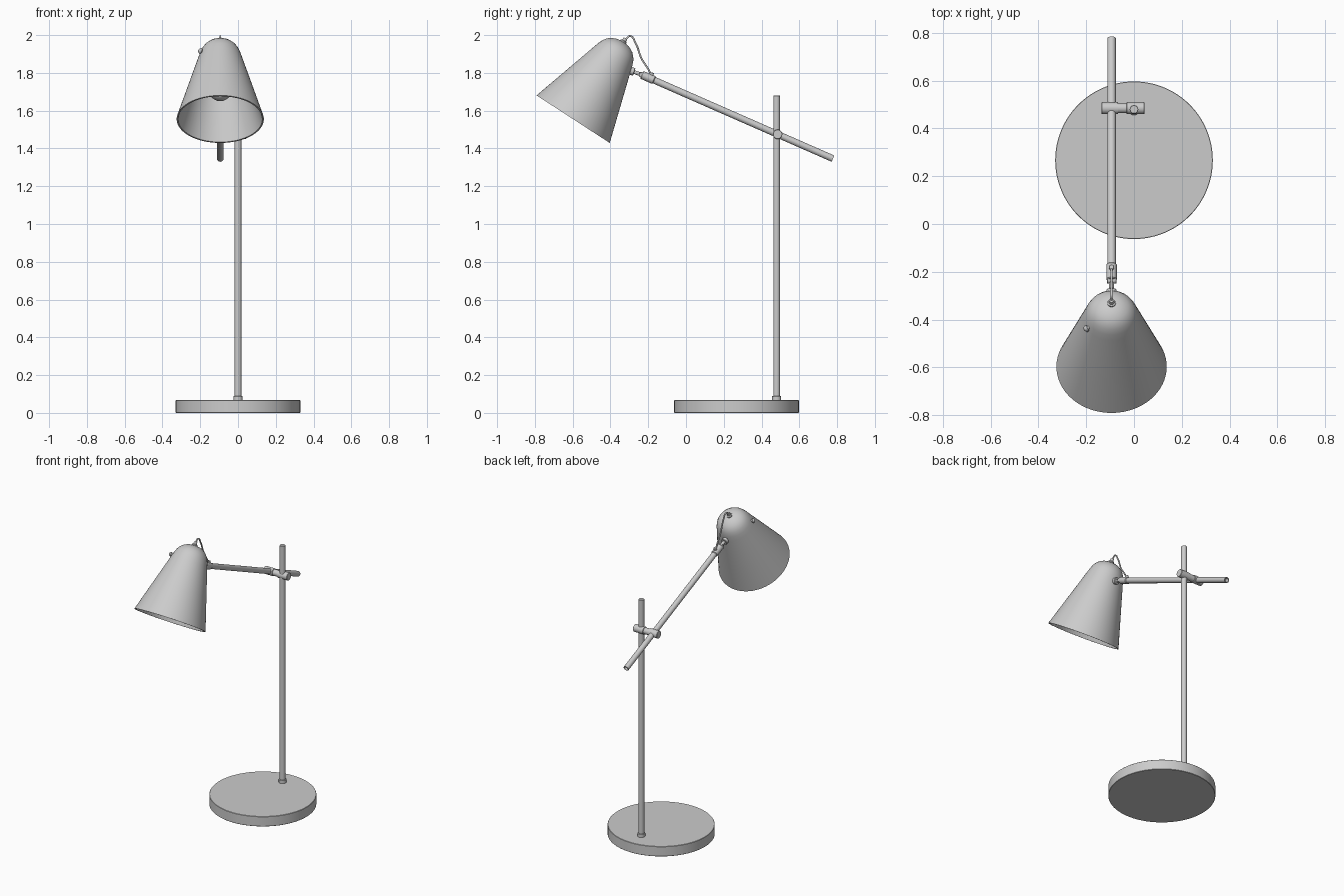
import bpy, bmesh, math
from mathutils import Vector

if "Cube" in bpy.data.objects:
    bpy.data.objects.remove(bpy.data.objects["Cube"])

X = -0.094                                   # plane of arm and shade


def lathe(name, profile, origin, axis, n=32):
    """Revolve (distance along axis, radius) points around an axis."""
    origin, axis = Vector(origin), Vector(axis).normalized()
    q = axis.to_track_quat('Z', 'Y')
    bm = bmesh.new()
    rings = []
    for t, r in profile:
        if r == 0:
            rings.append([bm.verts.new(origin + axis * t)])
        else:
            rings.append([bm.verts.new(origin + q @ Vector((
                r * math.cos(2 * math.pi * i / n), r * math.sin(2 * math.pi * i / n), t)))
                for i in range(n)])
    for a, b in zip(rings, rings[1:]):
        for i in range(n):
            j = (i + 1) % n
            loop = [a[i % len(a)], a[j % len(a)], b[j % len(b)], b[i % len(b)]]
            bm.faces.new(list(dict.fromkeys(loop)))
    bmesh.ops.recalc_face_normals(bm, faces=bm.faces)
    me = bpy.data.meshes.new(name)
    bm.to_mesh(me)
    bm.free()
    ob = bpy.data.objects.new(name, me)
    bpy.context.collection.objects.link(ob)
    bpy.ops.object.select_all(action='DESELECT')
    ob.select_set(True)
    bpy.context.view_layer.objects.active = ob
    bpy.ops.object.shade_smooth_by_angle(angle=math.radians(35))
    return ob


def rod(name, a, b, r, bevel=0.002, n=32):
    a, b = Vector(a), Vector(b)
    L = (b - a).length
    return lathe(name, [(0, 0), (0, r - bevel), (bevel, r), (L - bevel, r),
                        (L, r - bevel), (L, 0)], a, b - a, n)


# Base and upright pole
rod("base", (0, 0.267, 0), (0, 0.267, 0.068), 0.33, 0.002, 96)
rod("pole_collar", (0, 0.48, 0.066), (0, 0.48, 0.09), 0.024)
rod("pole", (0, 0.48, 0.06), (0, 0.48, 1.68), 0.018)

# Clamp joining pole and arm, with a narrow waist
lathe("clamp", [(0, 0), (0, 0.023), (0.002, 0.025), (0.068, 0.025), (0.07, 0.021),
                (0.104, 0.021), (0.106, 0.025), (0.178, 0.025), (0.18, 0.023), (0.18, 0)],
      (-0.136, 0.485, 1.475), (1, 0, 0))

# Arm with a hollow rear end
tail, head = Vector((X, 0.778, 1.346)), Vector((X, -0.2, 1.775))
d = (head - tail).normalized()
L = (head - tail).length
lathe("arm", [(0.03, 0), (0.03, 0.013), (0, 0.013), (0, 0.018), (L, 0.018), (L, 0)], tail, d)

# Tilting joint at the arm's front end
rod("arm_sleeve", head - d * 0.035, head + d * 0.038, 0.022, 0.004)
rod("joint_pin", (X - 0.02, -0.236, 1.79), (X + 0.02, -0.236, 1.79), 0.014)
rod("joint_neck", (X, -0.228, 1.788), (X, -0.295, 1.812), 0.010)
rod("shade_washer", (X, -0.274, 1.805), (X, -0.295, 1.812), 0.021)

# Shade: outer skin, rolled rim and inner skin
rim = Vector((X, -0.5975, 1.555))
axis = Vector((0, 0.545, 0.839)).normalized()
side = Vector((0, -0.839, 0.545)).normalized()
outer = [(0.488, 0), (0.486, 0.022), (0.481, 0.044), (0.468, 0.069), (0.453, 0.085),
         (0.435, 0.0975), (0.41, 0.108), (0.38, 0.117), (0.34, 0.129), (0.2, 0.171), (0, 0.231)]
inner = [(max(t - 0.008, 0), max(r - 0.008, 0)) for t, r in reversed(outer)]
lathe("shade", outer + inner, rim, axis, 64)

# Socket and bulb inside the shade
rod("socket", rim + axis * 0.25, rim + axis * 0.478, 0.036)
bulb = [(0.06 - 0.06 * math.cos(a), 0.06 * math.sin(a))
        for a in (math.pi * 0.75 * i / 12 for i in range(1, 13))]
lathe("bulb", [(0, 0)] + bulb + [(0.15, 0.03), (0.15, 0)], rim + axis * 0.125, axis)

# Switch knob on the shade's side
out = Vector((-0.1, 0, 0)) + side * 0.06
p = rim + axis * 0.39 + out * 0.93
rod("switch_stem", p, p + out.normalized() * 0.014, 0.008)
lathe("switch_knob", [(0.008, 0), (0.008, 0.012), (0.014, 0.015), (0.02, 0.012),
                      (0.025, 0.006), (0.026, 0)], p, out)

# Cable grommets and the looping cable
lathe("cap_grommet", [(0, 0), (0, 0.018), (0.012, 0.018), (0.016, 0.012), (0.03, 0.010),
                      (0.03, 0)], rim + axis * 0.48, axis)
rod("arm_grommet", (X, -0.186, 1.775), (X, -0.18, 1.802), 0.011)
cu = bpy.data.curves.new("cable", 'CURVE')
cu.dimensions = '3D'
cu.bevel_depth = 0.005
cu.bevel_resolution = 3
sp = cu.splines.new('BEZIER')
path = [(-0.318, 1.98), (-0.295, 1.995), (-0.268, 1.96), (-0.235, 1.875),
        (-0.2, 1.82), (-0.183, 1.785)]
sp.bezier_points.add(len(path) - 1)
for bp, (y, z) in zip(sp.bezier_points, path):
    bp.co = (X, y, z)
    bp.handle_left_type = bp.handle_right_type = 'AUTO'
bpy.context.collection.objects.link(bpy.data.objects.new("cable", cu))
